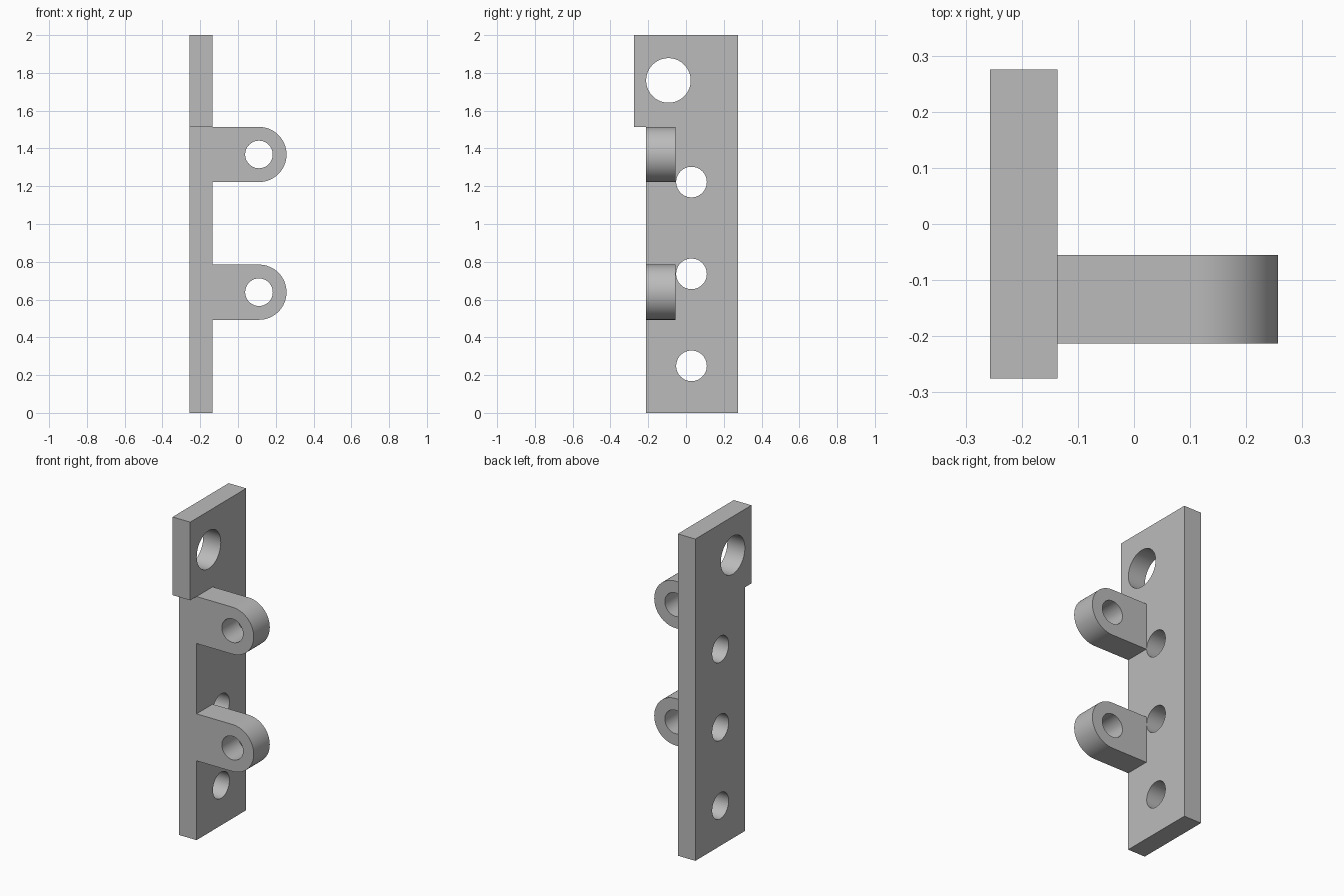
import bpy, bmesh
from math import pi, sin, cos, radians
from mathutils import Vector

cube = bpy.data.objects.get("Cube")
if cube:
    bpy.data.objects.remove(cube)

grey = bpy.data.materials.new("light grey")
grey.use_nodes = True
colour = (0.5, 0.5, 0.5, 1)
grey.diffuse_color = colour
grey.node_tree.nodes["Principled BSDF"].inputs["Base Color"].default_value = colour


def arc(u, v, radius, start=0.0, sweep=2 * pi, steps=64):
    """Points along an arc; a full circle leaves out the repeated last point."""
    count = steps if sweep == 2 * pi else steps + 1
    angles = [start + sweep * i / steps for i in range(count)]
    return [(u + radius * cos(a), v + radius * sin(a)) for a in angles]


def extruded_part(name, loops, place, depth):
    """Fill an outline with holes, then extrude it into a solid."""
    bm = bmesh.new()
    for loop in loops:
        verts = [bm.verts.new(place(u, v)) for u, v in loop]
        for a, b in zip(verts, verts[1:] + verts[:1]):
            bm.edges.new((a, b))
    bmesh.ops.triangle_fill(bm, edges=bm.edges[:], use_beauty=True)
    cap = bmesh.ops.extrude_face_region(bm, geom=bm.faces[:], use_keep_orig=True)
    moved = [g for g in cap["geom"] if isinstance(g, bmesh.types.BMVert)]
    bmesh.ops.translate(bm, verts=moved, vec=Vector(depth))
    bmesh.ops.recalc_face_normals(bm, faces=bm.faces[:])
    mesh = bpy.data.meshes.new(name)
    bm.to_mesh(mesh)
    bm.free()
    mesh.materials.append(grey)
    part = bpy.data.objects.new(name, mesh)
    bpy.context.collection.objects.link(part)
    bpy.ops.object.select_all(action="DESELECT")
    part.select_set(True)
    bpy.context.view_layer.objects.active = part
    bpy.ops.object.shade_smooth_by_angle(angle=radians(30))


back, face = -0.257, -0.136      # plate thickness along x
front, rear = -0.213, 0.275      # plate width along y
step, top = 1.514, 2.0

# Mounting plate with a wider head, one large hole and three small holes
outline = [(front, 0), (rear, 0), (rear, top), (-rear, top), (-rear, step), (front, step)]
holes = [arc(-0.093, 1.76, 0.118)] + [arc(0.029, z, 0.081) for z in (0.249, 0.736, 1.222)]
extruded_part("mounting_plate", [outline] + holes,
              lambda y, z: (back, y, z), (face - back, 0, 0))

# Round-ended hinge lugs, flush with the front edge of the plate
radius, pin_x = 0.146, 0.111
for name, z in (("lower_lug", 0.639), ("upper_lug", step - radius)):
    tab = [(face, z - radius)] + arc(pin_x, z, radius, -pi / 2, pi, 32) + [(face, z + radius)]
    extruded_part(name, [tab, arc(pin_x, z, radius / 2)],
                  lambda x, h: (x, front, h), (0, 0.158, 0))
